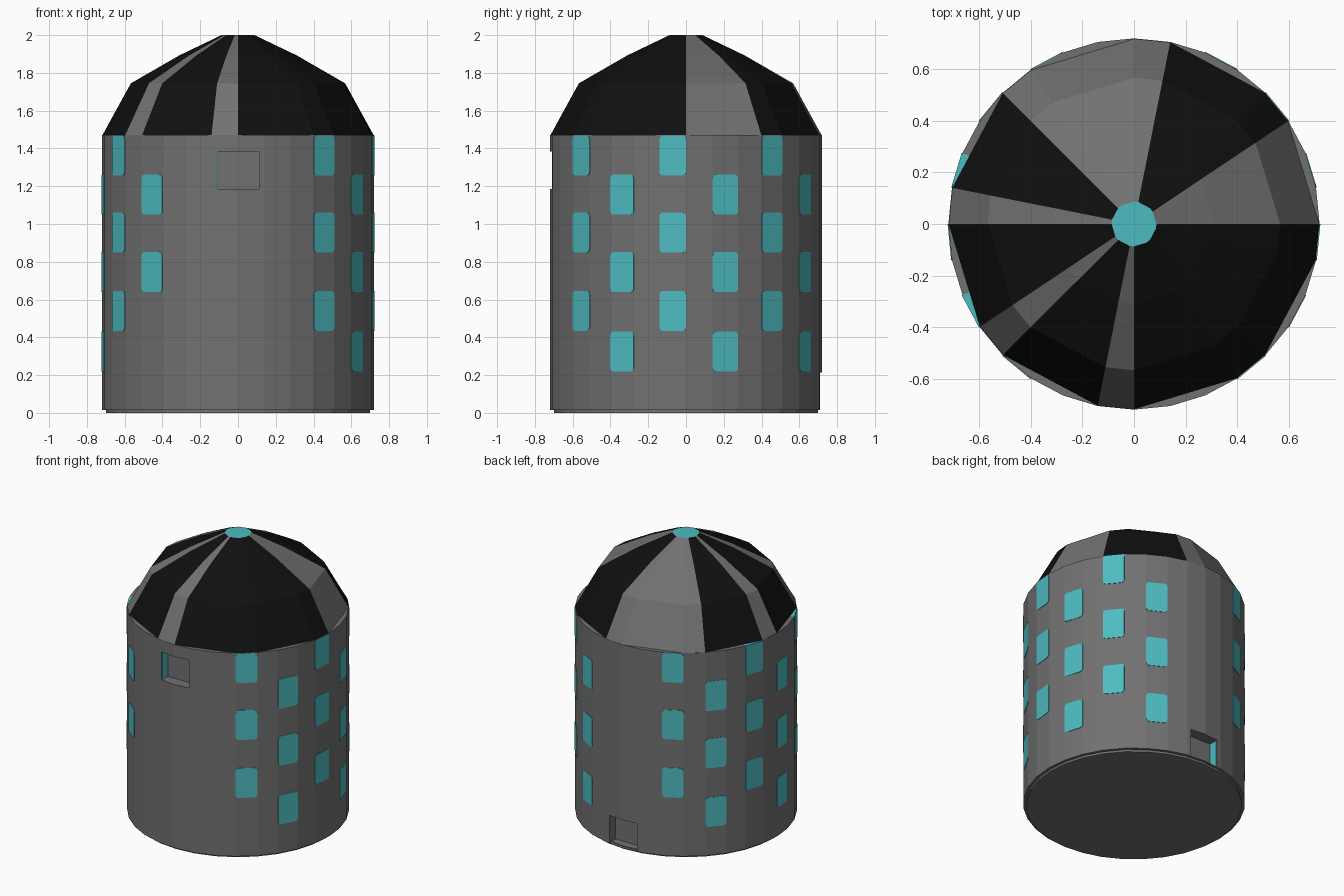
import bpy, bmesh, math
from mathutils import Vector

if "Cube" in bpy.data.objects:
    bpy.data.objects.remove(bpy.data.objects["Cube"])

STEP = math.radians(11.25)      # one facet of the 32-sided wall
R = 0.72


def material(name, col):
    m = bpy.data.materials.new(name)
    m.diffuse_color = (*col, 1)
    m.use_nodes = True
    m.node_tree.nodes["Principled BSDF"].inputs["Base Color"].default_value = m.diffuse_color
    return m


GREY = material("dark grey", (0.165, 0.165, 0.165))
BLACK = material("black", (0.005, 0.005, 0.005))
CYAN = material("cyan", (0.075, 0.50, 0.53))


def finish(name, bm, mats):
    bmesh.ops.recalc_face_normals(bm, faces=bm.faces[:])
    me = bpy.data.meshes.new(name)
    bm.to_mesh(me)
    bm.free()
    for m in mats:
        me.materials.append(m)
    ob = bpy.data.objects.new(name, me)
    bpy.context.collection.objects.link(ob)
    return ob


def drum(name, r, z0, z1):
    bm = bmesh.new()
    bmesh.ops.create_cone(bm, cap_ends=True, cap_tris=True, segments=32,
                          radius1=r, radius2=r, depth=z1 - z0)
    bmesh.ops.translate(bm, verts=bm.verts, vec=(0, 0, (z0 + z1) / 2))
    return bm


def box(name, c, s, mats):
    bm = bmesh.new()
    bmesh.ops.create_cube(bm, size=1)
    bmesh.ops.scale(bm, verts=bm.verts, vec=s)
    bmesh.ops.translate(bm, verts=bm.verts, vec=c)
    return finish(name, bm, mats)


# Base plate and round wall; two rim slivers beside the roof are cyan
finish("base_plate", drum("base", 0.70, 0, 0.02), [GREY])
bm = drum("wall", R, 0.015, 1.47)
for f in bm.faces:
    c = f.calc_center_median()
    k = math.floor(math.atan2(c.y, c.x) % math.tau / STEP)
    if len(f.verts) == 3 and c.z > 1 and k in (14, 18):
        f.material_index = 1
wall = finish("wall", bm, [GREY, CYAN])

# Recesses: high in front, low at the back, each with one cyan side
for name, side, z in (("front", -1, 1.285), ("back", 1, 0.115)):
    cut = box(name + "_recess_cutter", (0, side * 0.74, z), (0.22, 0.2, 0.20), [GREY])
    cut.hide_render = True
    cut.hide_viewport = True
    mod = wall.modifiers.new(name + "_recess", "BOOLEAN")
    mod.operation = "DIFFERENCE"
    mod.solver = "EXACT"
    mod.object = cut
    box(name + "_recess_side", (-0.108, side * 0.672, z), (0.004, 0.06, 0.198), [CYAN])

# Roof: eight wide and eight narrow panels, faceted dome profile
profile = [(0.718, 1.47), (0.567, 1.745), (0.31, 1.893), (0.087, 2.0)]
angles = [a for i in range(8) for a in (i * 4 * STEP, (i * 4 + 3) * STEP)]
black_panels = {1, 2, 6, 8, 10, 12, 13, 14, 15}
bm = bmesh.new()
rings = [[bm.verts.new((r * math.cos(a), r * math.sin(a), z)) for a in angles]
         for r, z in profile]
for lo, hi in zip(rings, rings[1:]):
    for i in range(16):
        j = (i + 1) % 16
        f = bm.faces.new((lo[i], lo[j], hi[j], hi[i]))
        f.material_index = 1 if i in black_panels else 0
bm.faces.new(rings[-1]).material_index = 2
bm.faces.new(rings[0][::-1])
finish("roof", bm, [GREY, BLACK, CYAN])

# Windows: thin rounded plates, each filling the width of one facet
ROWS_A = (0.54, 0.955, 1.363)
ROWS_B = (0.325, 0.745, 1.155)
HALF_W, HALF_H, CORNER = R * math.sin(STEP / 2), 0.106, 0.018
outline = []
for n, (sx, sz) in enumerate(((1, 1), (-1, 1), (-1, -1), (1, -1))):
    for t in (0, 45, 90):
        a = math.radians(n * 90 + t)
        outline.append((sx * (HALF_W - CORNER) + CORNER * math.cos(a),
                        sz * (HALF_H - CORNER) + CORNER * math.sin(a)))


def window(bm, k, z):
    a = (k + 0.5) * STEP
    out = Vector((math.cos(a), math.sin(a), 0))
    along = Vector((-math.sin(a), math.cos(a), 0))
    mid = out * (R * math.cos(STEP / 2) - 0.002) + Vector((0, 0, z))
    f = bm.faces.new([bm.verts.new(mid + along * u + Vector((0, 0, v))) for u, v in outline])
    ext = bmesh.ops.extrude_face_region(bm, geom=[f], use_keep_orig=True)
    verts = [g for g in ext["geom"] if isinstance(g, bmesh.types.BMVert)]
    bmesh.ops.translate(bm, verts=verts, vec=out * 0.005)


for side, cols, a_cols in (("right", range(-5, 6, 2), (-5, -1, 3)),
                           ("left", range(10, 21, 2), (10, 14, 18))):
    bm = bmesh.new()
    for k in cols:
        rows = ROWS_A if k in a_cols else ROWS_B
        for z in rows[1:] if k == 20 else rows:
            window(bm, k, z)
    finish(side + "_windows", bm, [CYAN])
